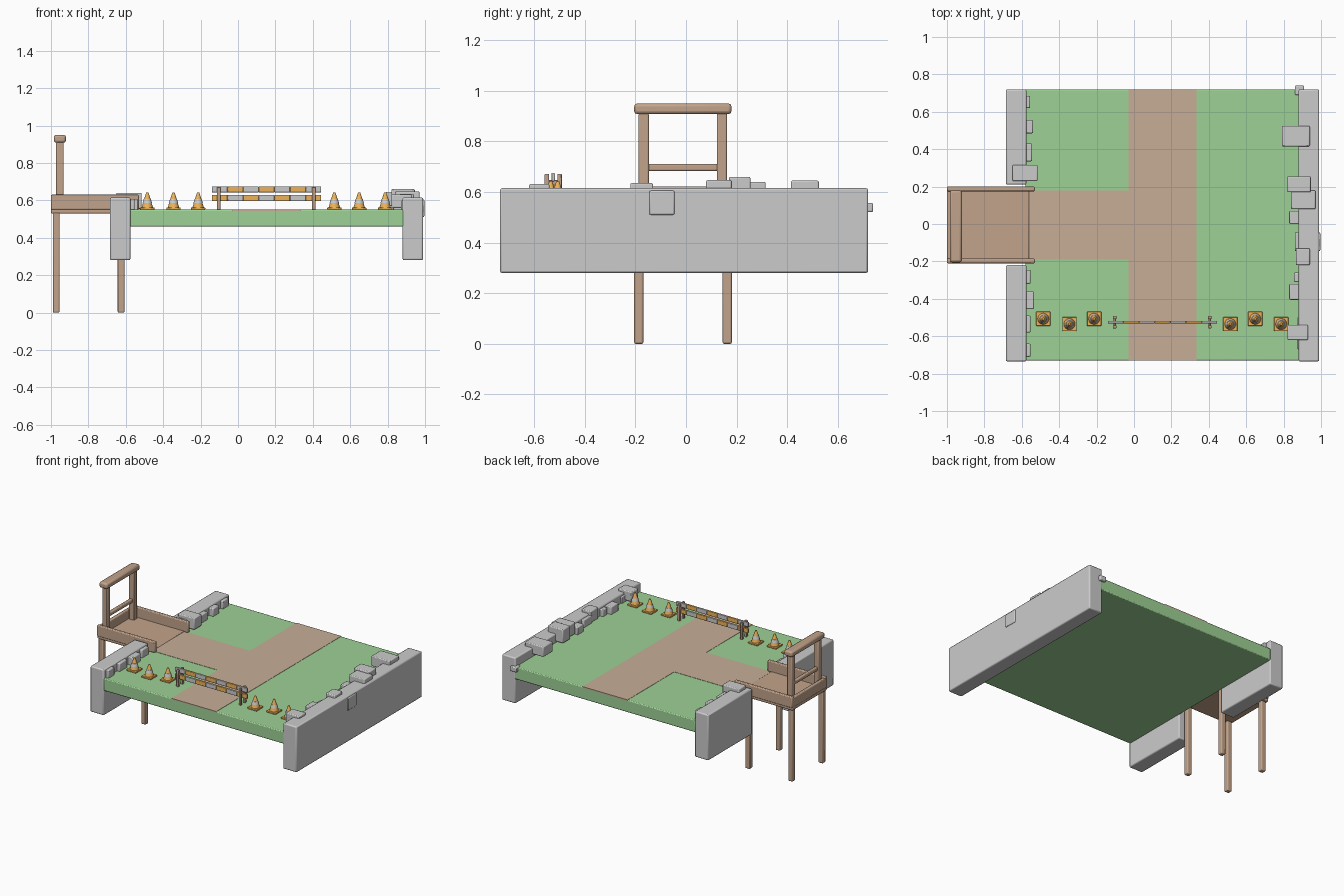
import bpy, math

def mat(name, c):
    m = bpy.data.materials.new(name)
    m.diffuse_color = (*c, 1)
    return m

GREEN = mat("grass", (0.34, 0.64, 0.30))
PATH = mat("dirt", (0.57, 0.42, 0.31))
WOOD = mat("wood", (0.54, 0.37, 0.26))
ORANGE = mat("orange", (0.85, 0.45, 0.10))
WHITE = mat("white", (0.80, 0.80, 0.78))

def box(name, x, y, z, m=None, bevel=0.006, seg=2):
    """Bevelled box from (min, max) ranges."""
    bpy.ops.mesh.primitive_cube_add(size=1, location=[(r[0] + r[1]) / 2 for r in (x, y, z)])
    o = bpy.context.object
    o.name = name
    o.scale = [r[1] - r[0] for r in (x, y, z)]
    bpy.ops.object.transform_apply(location=False, rotation=False, scale=True)
    if m:
        o.data.materials.append(m)
    if bevel:
        b = o.modifiers.new("bevel", "BEVEL")
        b.width, b.segments = bevel, seg
        bpy.ops.object.shade_smooth_by_angle(angle=math.radians(35))
    return o

def frustum(name, x, y, z0, z1, r0, r1, m):
    bpy.ops.mesh.primitive_cone_add(vertices=16, radius1=r0, radius2=r1, depth=z1 - z0,
                                    location=(x, y, (z0 + z1) / 2))
    o = bpy.context.object
    o.name = name
    o.data.materials.append(m)
    bpy.ops.object.shade_smooth_by_angle(angle=math.radians(40))

# Grass slab with a T-shaped dirt path
box("grass_slab", (-0.58, 0.89), (-0.73, 0.72), (0.46, 0.55), GREEN)
box("main_path", (-0.03, 0.335), (-0.73, 0.72), (0.54, 0.552), PATH, 0)
box("side_path", (-0.575, -0.03), (-0.19, 0.18), (0.54, 0.552), PATH, 0)

# Stone walls
WZ = (0.28, 0.615)
box("right_wall", (0.88, 0.99), (-0.735, 0.72), WZ, None, 0.008)
box("left_wall_back", (-0.685, -0.575), (0.21, 0.72), WZ, None, 0.008)
box("left_wall_front", (-0.685, -0.575), (-0.735, -0.22), WZ, None, 0.008)

# Loose stones: x range, y range, z range
stones = [
    ((0.79, 0.94), (0.415, 0.525), (0.57, 0.645)),
    ((0.82, 0.945), (0.17, 0.255), (0.56, 0.66)),
    ((0.84, 0.97), (0.08, 0.18), (0.56, 0.647)),
    ((0.83, 0.91), (0.0, 0.07), (0.54, 0.605)),
    ((0.86, 0.996), (-0.145, -0.045), (0.51, 0.605)),
    ((0.865, 0.94), (-0.22, -0.13), (0.55, 0.635)),
    ((0.855, 0.91), (-0.31, -0.26), (0.54, 0.60)),
    ((0.83, 0.91), (-0.405, -0.32), (0.54, 0.605)),
    ((0.82, 0.93), (-0.62, -0.54), (0.56, 0.632)),
    ((0.872, 0.91), (-0.67, -0.5), (0.54, 0.60)),
    ((0.86, 0.91), (0.69, 0.74), (0.52, 0.556)),
    ((-0.65, -0.515), (0.23, 0.315), (0.555, 0.64)),
]
for y0, y1, x1 in [(0.62, 0.685, -0.555), (0.485, 0.555, -0.54), (0.335, 0.43, -0.545),
                   (-0.32, -0.245, -0.553), (-0.455, -0.36, -0.535),
                   (-0.58, -0.49, -0.553), (-0.71, -0.64, -0.553)]:
    stones.append(((-0.62, x1), (y0, y1), (0.545, 0.607)))
for i, s in enumerate(stones):
    box(f"stone_{i + 1}", *s)

# Wooden deck: floor, side rails, end rail, legs
box("deck_floor", (-1.0, -0.56), (-0.205, 0.195), (0.53, 0.556), WOOD)
for n, y0 in (("front", -0.21), ("back", 0.175)):
    box(f"deck_rail_{n}", (-1.0, -0.53), (y0, y0 + 0.025), (0.55, 0.63), WOOD)
box("deck_end_rail", (-1.0, -0.975), (-0.2, 0.19), (0.55, 0.622), WOOD)
for x in (-0.972, -0.625):
    for y in (-0.187, 0.163):
        box("deck_leg", (x - 0.018, x + 0.018), (y - 0.018, y + 0.018), (0, 0.535), WOOD)

# Gate frame on the deck end
for y in (-0.167, 0.142):
    box("gate_post", (-0.972, -0.932), (y - 0.02, y + 0.02), (0.55, 0.912), WOOD)
box("gate_crossbar", (-0.965, -0.94), (-0.16, 0.135), (0.683, 0.71), WOOD)
box("gate_top_beam", (-0.985, -0.92), (-0.205, 0.18), (0.908, 0.95), WOOD, 0.012)

# Traffic cones
for x, y in [(-0.485, -0.507), (-0.345, -0.535), (-0.213, -0.507),
             (0.515, -0.535), (0.648, -0.507), (0.787, -0.535)]:
    box("cone_base", (x - 0.038, x + 0.038), (y - 0.038, y + 0.038), (0.55, 0.562), ORANGE, 0.003)
    frustum("cone_lower", x, y, 0.56, 0.585, 0.031, 0.0235, ORANGE)
    frustum("cone_band", x, y, 0.585, 0.606, 0.0255, 0.019, WHITE)
    frustum("cone_upper", x, y, 0.606, 0.642, 0.0175, 0.006, ORANGE)

# Striped barrier: two boards held between paired posts
W = 0.585 / 7
for row, z in enumerate((0.642, 0.596)):
    for i in range(7):
        x = -0.14 + i * W
        box("barrier_stripe", (x, x + W), (-0.532, -0.518), (z, z + 0.033),
            (WHITE, ORANGE)[(i + row) % 2], 0.003)
for x in (-0.103, 0.405):
    for y in (-0.55, -0.5):
        box("barrier_post", (x - 0.009, x + 0.009), (y - 0.009, y + 0.009), (0.55, 0.672), WOOD, 0.004)
    box("barrier_tie", (x - 0.006, x + 0.006), (-0.55, -0.5), (0.625, 0.647), WOOD, 0.003)
